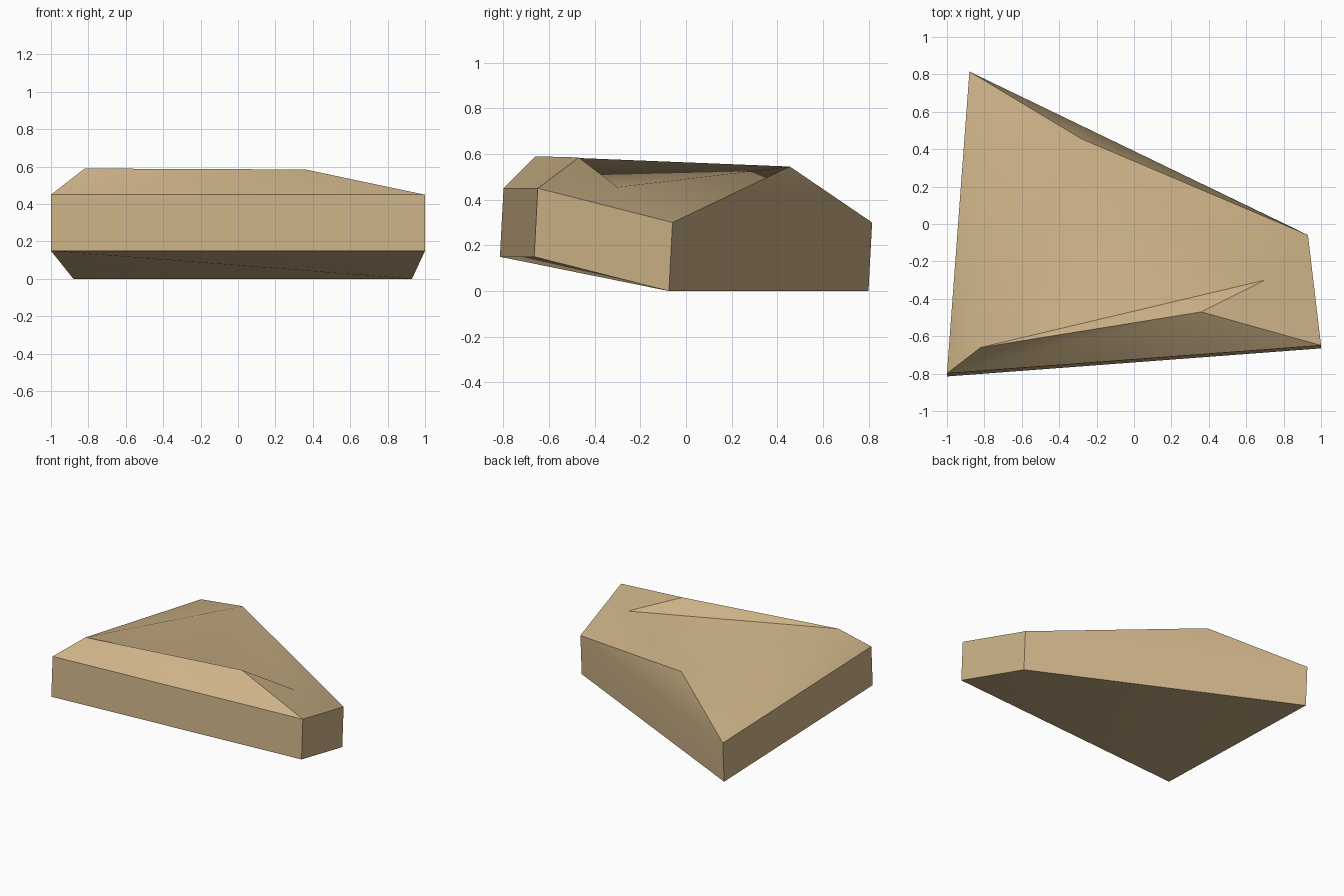
import bpy, bmesh

if "Cube" in bpy.data.objects:
    bpy.data.objects.remove(bpy.data.objects["Cube"])

# Sandstone colour
stone = bpy.data.materials.new("sandstone")
stone.diffuse_color = (0.61, 0.45, 0.245, 1)
stone.use_nodes = True
stone.node_tree.nodes["Principled BSDF"].inputs["Base Color"].default_value = stone.diffuse_color

bm = bmesh.new()

# Slab outline: x, y, underside height; walls are 0.3 tall and lean slightly
outline = [(-1, -0.807, 0.15), (1, -0.657, 0.15), (0.93, -0.067, 0), (-0.88, 0.807, 0)]
low = [bm.verts.new((x, y - 0.008, z)) for x, y, z in outline]
rim = [bm.verts.new((x, y + 0.008, z + 0.3)) for x, y, z in outline]
for i in range(4):
    j = (i + 1) % 4
    bm.faces.new((low[i], low[j], rim[j], rim[i]))

# Underside, folded along one diagonal
bm.faces.new((low[0], low[2], low[1]))
bm.faces.new((low[0], low[3], low[2]))

# Chipped crown: ridge at the front, peak at the back, shallow dent between
ridge_l = bm.verts.new((-0.82, -0.66, 0.59))
ridge_r = bm.verts.new((0.36, -0.47, 0.585))
peak = bm.verts.new((-0.28, 0.455, 0.545))
dent = bm.verts.new((0.70, -0.30, 0.455))
a, b, c, d = rim
for tri in [(a, b, ridge_r), (a, ridge_r, ridge_l), (b, dent, ridge_r),
            (b, c, dent), (c, peak, dent), (c, d, peak),
            (d, ridge_l, peak), (d, a, ridge_l),
            (ridge_l, ridge_r, dent), (ridge_l, dent, peak)]:
    bm.faces.new(tri)
bmesh.ops.recalc_face_normals(bm, faces=bm.faces)

mesh = bpy.data.meshes.new("flat_rock")
bm.to_mesh(mesh)
bm.free()
mesh.materials.append(stone)
rock = bpy.data.objects.new("flat_rock", mesh)
bpy.context.collection.objects.link(rock)

# Soften shallow creases, keep strong edges crisp
bpy.context.view_layer.objects.active = rock
rock.select_set(True)
bpy.ops.object.shade_smooth_by_angle(angle=0.52)
